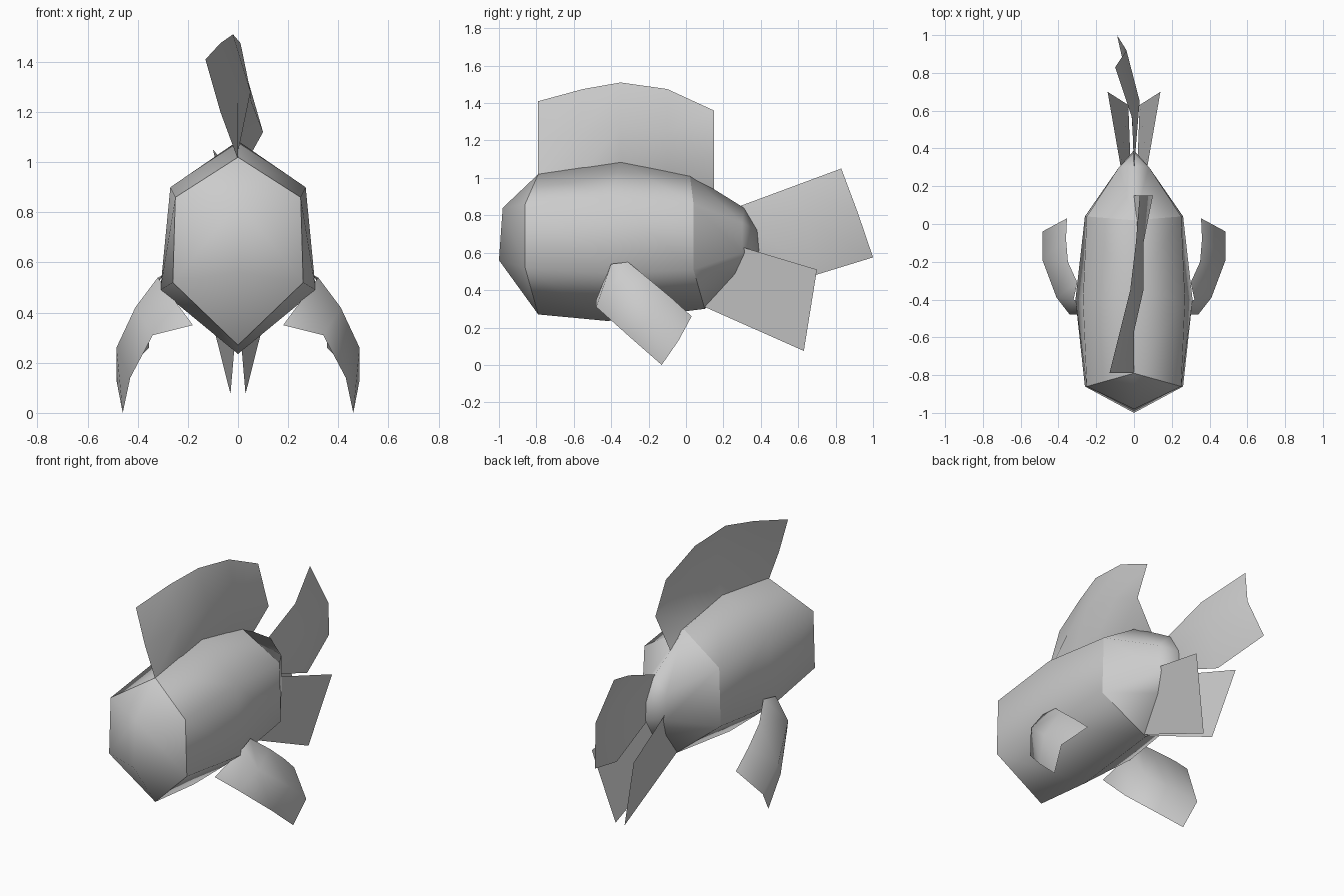
import bpy
import bmesh
import math

cube = bpy.data.objects.get("Cube")
if cube:
    bpy.data.objects.remove(cube, do_unlink=True)

grey = bpy.data.materials.new("plain grey")
grey.use_nodes = True
colour = (0.6, 0.6, 0.6, 1)
grey.diffuse_color = colour
grey.node_tree.nodes["Principled BSDF"].inputs["Base Color"].default_value = colour


def make_sheet(name, rows, mirrored=False, crease_rows=()):
    """Bridge rows of points into a smooth sheet, optionally mirrored across x."""
    bm = bmesh.new()
    grid = [[bm.verts.new(point) for point in row] for row in rows]
    for near, far in zip(grid, grid[1:]):
        for i in range(len(near) - 1):
            bm.faces.new((near[i], near[i + 1], far[i + 1], far[i]))
    for face in bm.faces:
        face.smooth = True
    # Sharp outline around the chosen rows
    for index in crease_rows:
        row = grid[index]
        for a, b in zip(row, row[1:]):
            bm.edges.get((a, b)).smooth = False
    bmesh.ops.remove_doubles(bm, verts=bm.verts[:], dist=0.001)
    bmesh.ops.recalc_face_normals(bm, faces=bm.faces[:])
    mesh = bpy.data.meshes.new(name)
    bm.to_mesh(mesh)
    bm.free()
    mesh.materials.append(grey)
    obj = bpy.data.objects.new(name, mesh)
    bpy.context.collection.objects.link(obj)
    if mirrored:
        mirror = obj.modifiers.new("left and right", "MIRROR")
        mirror.use_axis[0] = True
        mirror.use_mirror_merge = True
        mirror.merge_threshold = 0.002
    return obj


# Body: half cross-sections listed top, shoulder, flank, keel, from nose to tail
nose_top, nose_low = (0, -.98, .84), (0, -1, .56)
tail_top, tail_low = (0, .38, .72), (0, .39, .61)
body_sections = [
    (nose_top, nose_top, nose_low, nose_low),
    ((0, -.79, 1.02), (.25, -.86, .86), (.26, -.86, .52), (0, -.79, .27)),
    ((0, -.35, 1.085), (.27, -.4, .9), (.31, -.4, .49), (0, -.42, .235)),
    ((0, .02, 1.02), (.25, .04, .86), (.26, .04, .51), (0, .1, .3)),
    ((0, .31, .84), (.08, .3, .76), (.08, .3, .6), (0, .31, .48)),
    (tail_top, tail_top, tail_low, tail_low),
]
make_sheet("body", body_sections, mirrored=True, crease_rows=(1, 3))

# Dorsal fin: columns from base to rim, front to back
make_sheet("dorsal_fin", [
    ((0, -.79, 1.01), (-.07, -.79, 1.2), (-.13, -.79, 1.41)),
    ((0, -.55, 1.04), (0, -.57, 1.24), (-.07, -.55, 1.475)),
    ((0, -.35, 1.07), (.05, -.35, 1.28), (-.02, -.35, 1.51)),
    ((.01, -.1, 1.03), (.05, -.1, 1.25), (.01, -.1, 1.475)),
    ((0, .15, .94), (.1, .15, 1.12), (.03, .15, 1.36)),
])

# Tail fin: rows from top edge to bottom edge, root to tip
make_sheet("tail_fin", [
    ((0, .29, .85), (-.01, .56, .95), (-.1, .83, 1.05)),
    ((0, .38, .72), (.03, .65, .77), (-.04, .92, .81)),
    ((0, .37, .6), (-.02, .69, .48), (-.09, 1, .575)),
])

# Pelvic fins: one plain panel on each side
make_sheet("pelvic_fins", [
    ((.07, .3, .63), (.14, .7, .51)),
    ((.01, .1, .31), (.03, .63, .075)),
], mirrored=True)

# Pectoral fins: trailing edge, outer ridge and leading edge, root to tip
make_sheet("pectoral_fins", [
    ((.3, -.31, .55), (.35, -.2, .46), (.36, -.08, .36), (.355, .03, .26)),
    ((.32, -.4, .54), (.41, -.39, .42), (.485, -.19, .26), (.485, -.04, .13)),
    ((.18, -.48, .35), (.34, -.48, .31), (.43, -.29, .14), (.46, -.13, 0)),
], mirrored=True)
